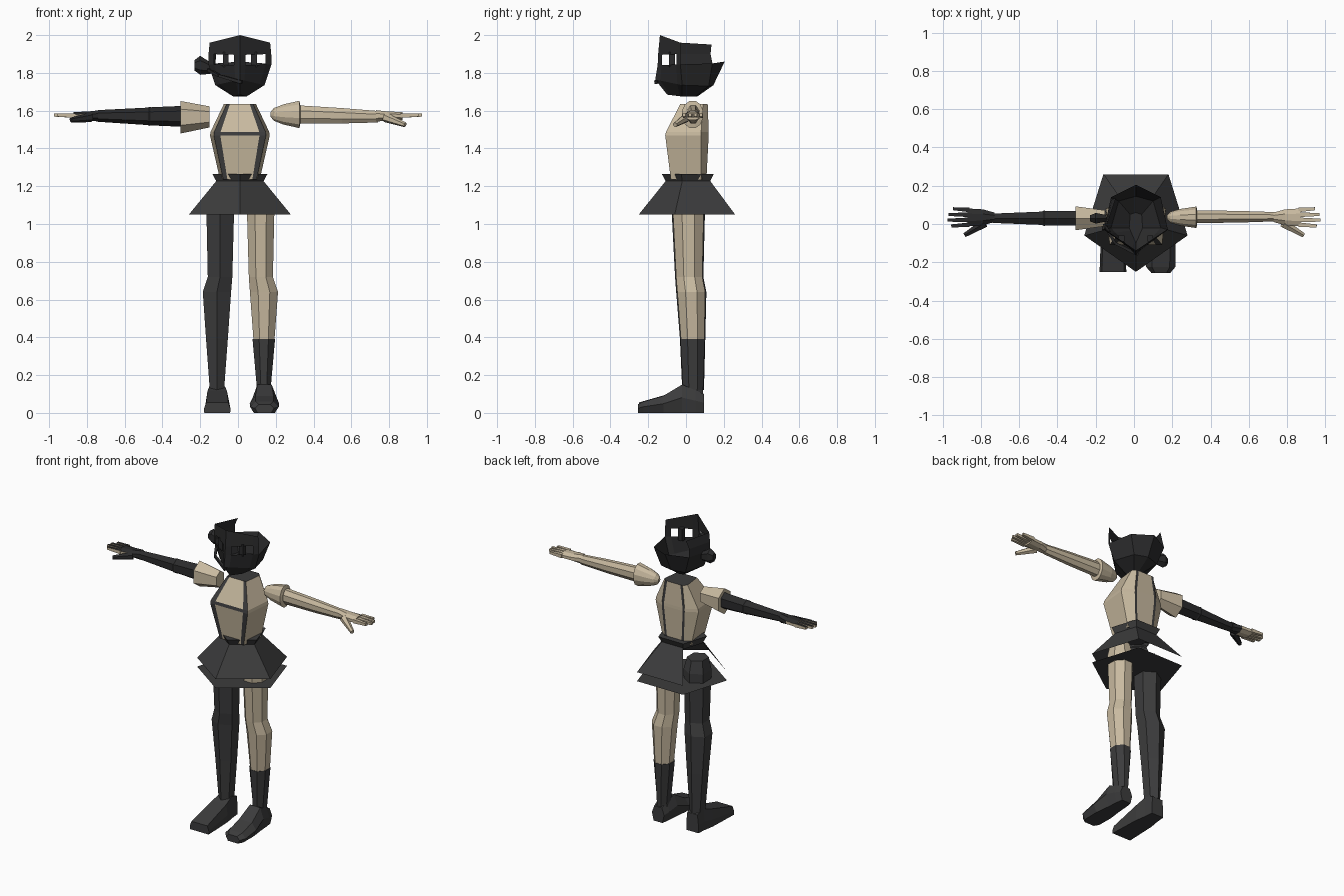
import bpy, bmesh, math
from mathutils import Vector

if "Cube" in bpy.data.objects:
    bpy.data.objects.remove(bpy.data.objects["Cube"])

CX = 0.01  # body centre line


def material(name, rgb):
    m = bpy.data.materials.new(name)
    m.diffuse_color = (*rgb, 1)
    m.use_nodes = True
    m.node_tree.nodes["Principled BSDF"].inputs["Base Color"].default_value = m.diffuse_color
    return m


CREAM = material("cream", (0.58, 0.49, 0.35))
CHARCOAL = material("charcoal", (0.045, 0.045, 0.046))
BLACK = material("soft black", (0.024, 0.024, 0.025))


def finish(name, bm, mats, rule=None):
    """Turn a bmesh into an object; rule(face) picks the material slot."""
    bmesh.ops.recalc_face_normals(bm, faces=bm.faces)
    bm.normal_update()
    if rule:
        for f in bm.faces:
            f.material_index = rule(f)
    me = bpy.data.meshes.new(name)
    bm.to_mesh(me)
    bm.free()
    for m in mats:
        me.materials.append(m)
    ob = bpy.data.objects.new(name, me)
    bpy.context.collection.objects.link(ob)
    return ob


def loft(name, rings, mats, caps=(True, True), rule=None, slot=None, skip=None):
    """Skin closed rings; slot(row, col) colours and skip(row, col) omits faces."""
    bm = bmesh.new()
    rows = [[bm.verts.new(p) for p in r] for r in rings]
    n = len(rows[0])
    for i in range(len(rows) - 1):
        for j in range(n):
            if skip and skip(i, j):
                continue
            k = (j + 1) % n
            f = bm.faces.new((rows[i][j], rows[i][k], rows[i + 1][k], rows[i + 1][j]))
            if slot:
                f.material_index = slot(i, j)
    for use, row in zip(caps, (rows[0], rows[-1])):
        if use:
            f = bm.faces.new(row)
            if slot:
                f.material_index = 1
    return finish(name, bm, mats, rule)


def oval(n, a0, fn):
    return [fn(math.cos(a0 + math.tau * i / n), math.sin(a0 + math.tau * i / n)) for i in range(n)]


def ring_z(z, x0, x1, y0, y1, n):
    return oval(n, math.pi / n, lambda c, s: ((x0 + x1) / 2 + c * (x1 - x0) / 2,
                                             (y0 + y1) / 2 + s * (y1 - y0) / 2, z))


def ring_x(x, y, z, ry, rz, n):
    return oval(n, math.pi / n, lambda c, s: (x, y + c * ry, z + s * rz))


def bar(name, a, b, wa, wb, mats, n=4, rule=None):
    """Tapered stick between two points."""
    a, b = Vector(a), Vector(b)
    q = (b - a).to_track_quat('Z', 'Y')
    rings = [oval(n, math.pi / n, lambda c, s: p + q @ Vector((c * w, s * w, 0)))
             for p, w in ((a, wa), (b, wb))]
    return loft(name, rings, mats, rule=rule)


# Torso: half section at each height, front centre to back, with strip columns
def torso_ring(z, fx, fy, sx, sy, bx, by):
    w = fx * 0.25
    half = [(fx - w, fy), (fx, fy), (sx, sy), (bx, by), (bx - 0.016, by)]
    return [(CX + x, y, z) for x, y in half] + [(CX - x, y, z) for x, y in reversed(half)]


torso = [torso_ring(1.235, 0.088, -0.08, 0.105, 0.08, 0.068, 0.108),
         torso_ring(1.468, 0.138, -0.11, 0.158, 0.08, 0.085, 0.12),
         torso_ring(1.488, 0.136, -0.106, 0.155, 0.08, 0.084, 0.12),
         torso_ring(1.635, 0.07, -0.03, 0.085, 0.09, 0.065, 0.115)]
loft("torso", torso, [CREAM, CHARCOAL], caps=(True, True),
     slot=lambda i, j: 1 if j in (0, 3, 5, 8) or (i == 1 and j == 9) else 0)

# Belt and five-panel skirt with one open panel
def pentagon(z, r):
    pts = [(0, -0.25), (0.27, -0.06), (0.17, 0.26), (-0.17, 0.26), (-0.27, -0.06)]
    return [(CX + x * r, 0.015 + (y - 0.015) * r, z) for x, y in pts]


loft("belt", [pentagon(1.215, 0.44), pentagon(1.265, 0.54)], [CHARCOAL], (False, True))
loft("skirt", [pentagon(1.05, 1), pentagon(1.235, 0.44)], [CHARCOAL], (False, False),
     skip=lambda i, j: j == 3)
bm = bmesh.new()
bm.faces.new([bm.verts.new(p) for p in pentagon(0.99, 1)])
finish("skirt_lower_layer", bm, [CHARCOAL])

# Legs: height, outer x, inner x, front y, back y measured from the centre line
LEG = [(1.13, 0.17, 0.04, -0.06, 0.08), (1.05, 0.188, 0.02, -0.075, 0.1),
       (0.72, 0.18, 0.03, -0.058, 0.092), (0.64, 0.208, 0.035, -0.052, 0.108),
       (0.39, 0.188, 0.055, -0.032, 0.102), (0.12, 0.165, 0.078, -0.02, 0.095)]
loft("left_leg", [ring_z(z, CX - o, CX - i, f, b, 6) for z, o, i, f, b in LEG], [CHARCOAL])
loft("right_leg", [ring_z(z, CX + o, CX + i + 0.012, f, b, 8) for z, o, i, f, b in LEG[:5]], [CREAM])
loft("right_boot_shaft", [ring_z(z, CX + o + e, CX + i + 0.01 - e, f - e, b + e, 8) for z, o, i, f, b, e in
                          [(*LEG[4], 0.003), (*LEG[5], 0.0), (0.03, 0.18, 0.07, -0.04, 0.095, 0.0)]],
     [CHARCOAL])

# Feet: sections along y
def foot_ring(y, x, w, h, bevel):
    return [(x - w * bevel, y, 0), (x + w * bevel, y, 0), (x + w, y, h * 0.5 * (2 - bevel - 0.2)),
            (x + w * bevel * 0.85, y, h), (x - w * bevel * 0.85, y, h), (x - w, y, h * 0.5 * (2 - bevel - 0.2))]


loft("left_foot", [foot_ring(y, -0.11, w, h, 0.98) for y, w, h in
                   ((-0.25, 0.07, 0.055), (-0.04, 0.062, 0.115), (0.03, 0.05, 0.14), (0.09, 0.045, 0.12))], [CHARCOAL])
loft("right_foot", [foot_ring(y, 0.14, w, h, 0.72) for y, w, h in
                    ((-0.255, 0.05, 0.045), (-0.225, 0.076, 0.06), (-0.12, 0.078, 0.09),
                     (-0.02, 0.062, 0.15), (0.05, 0.055, 0.12), (0.095, 0.045, 0.1))], [CHARCOAL])

# Sleeves and arms
Z = 1.57
loft("right_shoulder_cap", [ring_x(x, 0.035, Z + 0.01, ry, rz, 12) for x, ry, rz in
                            ((0.172, 0.01, 0.012), (0.19, 0.03, 0.035), (0.24, 0.045, 0.055),
                             (0.325, 0.058, 0.075), (0.33, 0.045, 0.05))], [CREAM])
loft("right_arm", [ring_x(x, 0.038, z, ry, rz, 8) for x, z, ry, rz in
                   ((0.32, 1.58, 0.036, 0.052), (0.55, 1.573, 0.033, 0.044), (0.74, 1.568, 0.026, 0.033))], [CREAM])
loft("left_sleeve", [ring_x(x, 0.03, z, ry, rz, 6) for x, z, ry, rz in
                     ((-0.152, 1.567, 0.048, 0.056), (-0.305, 1.565, 0.072, 0.086))], [CREAM])
loft("left_arm", [ring_x(x, 0.03, z, ry, rz, 6) for x, z, ry, rz in
                  ((-0.30, 1.57, 0.045, 0.055), (-0.46, 1.57, 0.043, 0.048), (-0.47, 1.57, 0.048, 0.05),
                   (-0.48, 1.57, 0.04, 0.046), (-0.74, 1.572, 0.028, 0.031))], [BLACK])


# Hands: palm, four fingers and a thumb
def hand(side, sx, mats, rule, thumb_z):
    y0 = 0.035
    loft(side + "_palm", [ring_x(sx * x, y0, 1.572, ry, rz, 8) for x, ry, rz in
                          ((0.73, 0.027, 0.033), (0.79, 0.045, 0.026), (0.87, 0.05, 0.022))],
         mats, rule=rule)
    for i, length in enumerate((0.955, 0.975, 0.97, 0.945)):
        y = y0 - 0.039 + 0.026 * i
        bar(f"{side}_finger_{i + 1}", (sx * 0.86, y, 1.574), (sx * length, y0 + (y - y0) * 1.15, 1.576),
            0.017, 0.011, mats, rule=rule)
    bar(side + "_thumb", (sx * 0.78, 0.005, 1.565), (sx * 0.885, -0.058, thumb_z), 0.026, 0.013, mats, n=6)


hand("right", 1, [CREAM], None, 1.525)
hand("left", -1, [BLACK, CREAM],
     lambda f: 1 if f.normal.z < 0.2 and f.calc_center_median().x < -0.82 else 0, 1.55)

# Head: open-topped mask shell; columns run front centre, round the right side, and back
def head_ring(front, side, back, mid):
    (fy, fz), (sx, sy, sz), (bx, by, bz), (my, mz) = front, side, back, mid
    f, s = Vector((0, fy, fz)), Vector((sx, sy, sz))
    half = [f.lerp(s, 0.18), f.lerp(s, 0.82), s, Vector((bx, by, bz))]
    ring = [f] + half + [Vector((0, my, mz))] + [Vector((-p.x, p.y, p.z)) for p in reversed(half)]
    return [(CX + p.x, p.y, p.z) for p in ring]


head = [head_ring((-0.1, 1.685), (0.035, -0.02, 1.675), (0.03, 0.05, 1.675), (0.06, 1.675)),
        head_ring((-0.163, 1.765), (0.13, -0.02, 1.735), (0.09, 0.12, 1.73), (0.145, 1.735)),
        head_ring((-0.15, 1.84), (0.167, -0.03, 1.845), (0.13, 0.14, 1.85), (0.205, 1.86)),
        head_ring((-0.148, 1.895), (0.166, -0.03, 1.9), (0.125, 0.13, 1.9), (0.18, 1.9)),
        head_ring((-0.138, 2.0), (0.16, -0.03, 1.96), (0.105, 0.135, 1.95), (0.15, 1.95))]
loft("head", head, [BLACK], (True, False),
     skip=lambda i, j: (i == 2 and j in (1, 8)) or (i >= 2 and j in (3, 4, 5)))

# Irises behind the eye openings
for s, side in ((1, "right"), (-1, "left")):
    bar(side + "_iris", (CX + s * 0.075, -0.075, 1.83), (CX + s * 0.075, -0.075, 1.91), 0.022, 0.022, [BLACK])

# Ear piece and the mouthpiece arm
loft("ear_piece", [ring_x(x, 0.03, z, ry, rz, 6) for x, z, ry, rz in
                   ((-0.145, 1.825, 0.02, 0.03), (-0.2, 1.84, 0.032, 0.05), (-0.23, 1.84, 0.018, 0.028))], [BLACK])
bar("mouthpiece_arm", (-0.155, 0.0, 1.815), (-0.1, -0.1, 1.785), 0.012, 0.01, [BLACK])
bar("mouthpiece", (-0.1, -0.1, 1.785), (0.02, -0.16, 1.75), 0.01, 0.012, [BLACK])
